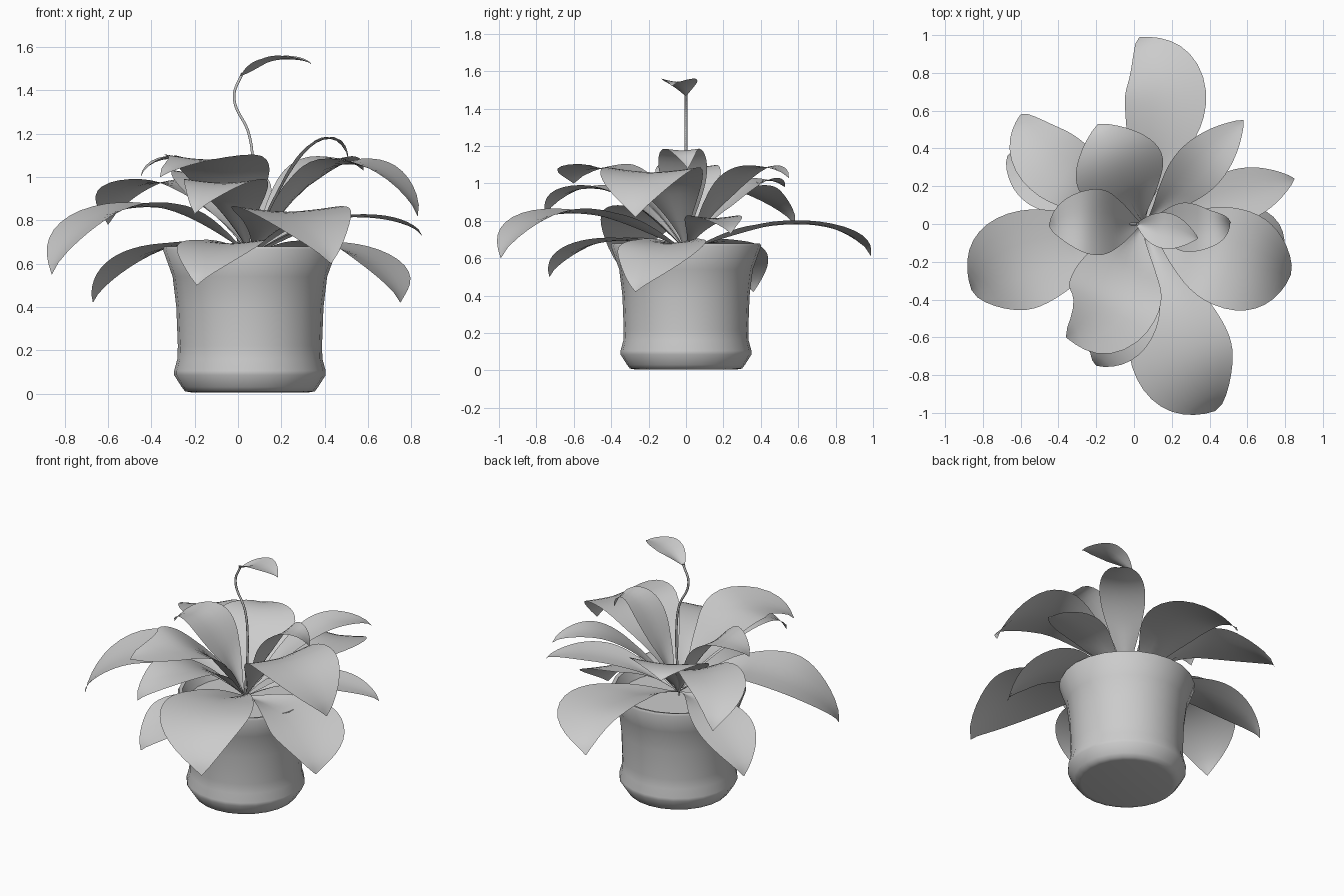
import bpy, math
from mathutils import Vector

if "Cube" in bpy.data.objects:
    bpy.data.objects.remove(bpy.data.objects["Cube"])

CX = .055   # pot axis
CROWN = .64  # height where leaves emerge


def make(name, verts, faces):
    me = bpy.data.meshes.new(name)
    me.from_pydata(verts, [], faces)
    me.update()
    ob = bpy.data.objects.new(name, me)
    bpy.context.collection.objects.link(ob)
    for o in bpy.context.selected_objects:
        o.select_set(False)
    bpy.context.view_layer.objects.active = ob
    ob.select_set(True)
    bpy.ops.object.shade_smooth_by_angle(angle=math.radians(50))
    return ob


def lathe(name, profile, sides=24):
    verts, faces = [], []
    for r, z in profile:
        for i in range(sides):
            a = 2 * math.pi * i / sides
            verts.append((CX + r * math.cos(a), r * math.sin(a), z))
    for j in range(len(profile) - 1):
        for i in range(sides):
            k = (i + 1) % sides
            faces.append((j * sides + i, j * sides + k, (j + 1) * sides + k, (j + 1) * sides + i))
    faces.append(tuple(reversed(range(sides))))
    n = (len(profile) - 1) * sides
    faces.append(tuple(range(n, n + sides)))
    return make(name, verts, faces)


def resample(dense, count):
    """Points at even arc length along a polyline."""
    dist = [0]
    for u, v in zip(dense, dense[1:]):
        dist.append(dist[-1] + (v - u).length)
    out, k = [], 0
    for i in range(count):
        target = dist[-1] * i / (count - 1)
        while k < len(dist) - 2 and dist[k + 1] < target:
            k += 1
        f = (target - dist[k]) / (dist[k + 1] - dist[k])
        out.append(dense[k].lerp(dense[k + 1], min(f, 1)))
    return out


def arch(start, tip, peak, at, bow):
    """Midrib that rises to a peak, droops to its tip and bows sideways."""
    start, tip = Vector(start), Vector(tip)
    run = Vector((tip.x - start.x, tip.y - start.y, 0))
    left = Vector((-run.y, run.x, 0)).normalized()
    pts = []
    for i in range(121):
        f = i / 120
        p = start + run * f + left * bow * math.sin(math.pi * f ** 1.9)
        if f < at:
            p.z = start.z + (peak - start.z) * math.sin(math.pi / 2 * f / at)
        else:
            s = min(1, (f - at) / (1 - at))
            p.z = peak - (peak - tip.z) * (.4 * s ** 2.5 + .6 * (1 - math.sqrt(1 - s * s)))
        pts.append(p)
    return pts


def leaf(name, midrib, width, skew=1.45, fold=.1):
    """Blade along the midrib: widest past the middle, pointed, guttered at the base."""
    n, m = 24, 6
    path = resample(midrib, n)
    chord = path[-1] - path[0]
    chord.z = 0
    chord.normalize()
    verts, faces = [], []
    for i, c in enumerate(path):
        t = i / (n - 1)
        tan = (path[min(i + 1, n - 1)] - path[max(i - 1, 0)]).normalized()
        flat = Vector((tan.x, tan.y, 0)) * .5 + chord * .5
        side = Vector((flat.y, -flat.x, 0)).normalized()
        side = (side - tan * side.dot(tan)).normalized()
        up = side.cross(tan)
        w = width / 2 * max(math.sin(math.pi * t ** skew), .05 * (1 - t) + .005)
        gutter = fold + .5 * max(0, 1 - 2.5 * t)
        for j in range(m + 1):
            s = 2 * j / m - 1
            verts.append(c + side * (s * w) + up * (gutter * w * (abs(s) ** 1.5 - .4)))
    for i in range(n - 1):
        for j in range(m):
            a = i * (m + 1) + j
            faces.append((a, a + 1, a + m + 2, a + m + 1))
    return make(name, verts, faces)


# Pot with flared rim and rounded foot, plus soil
lathe("pot", [(.27, .005), (.30, .01), (.315, .03), (.35, .085), (.35, .105), (.335, .16), (.333, .22), (.34, .40),
              (.357, .54), (.402, .665), (.395, .68), (.375, .675), (.34, .60)])
lathe("soil", [(.345, .60), (.345, .61)])

# Leaves: tip x, y, z; peak height; where along the run it peaks; sideways bow; width
LEAVES = {
    "leaf_back": (.03, .99, .61, .79, .6, -.13, .43),
    "leaf_back_right": (.58, .55, 1.03, 1.09, .75, 0, .27),
    "leaf_right_high": (.51, .01, 1.08, 1.18, .8, -.03, .26),
    "leaf_right_low": (.85, .24, .73, .82, .6, 0, .28),
    "leaf_right_mid": (.83, -.27, .82, 1.07, .58, -.02, .53),
    "leaf_right_hanging": (.75, -.27, .42, .69, .4, .06, .48),
    "leaf_back_left_curl": (-.60, .58, .78, .98, .55, .08, .37),
    "leaf_left_hanging": (-.67, .36, .42, .69, .35, 0, .36),
    "leaf_left": (-.86, -.35, .55, .87, .5, -.05, .52),
    "leaf_front_hanging": (-.19, -.73, .5, .70, .45, .03, .40),
    "leaf_front_high": (-.36, -.6, 1.0, 1.09, .65, .10, .50),
    "leaf_front_mid": (-.2, -.75, .83, .98, .65, .05, .38),
    "leaf_front_low": (.43, -.99, .6, .85, .6, -.06, .54),
    "leaf_back_mid": (-.19, .53, .98, 1.02, .8, 0, .48),
    "leaf_left_high": (-.45, -.01, 1.0, 1.09, .7, -.02, .35),
}
for name, (x, y, z, peak, at, bow, width) in LEAVES.items():
    leaf(name, arch((CX, 0, CROWN), (x, y, z), peak, at, bow), width)

# Tall curved stem as a thin tube
stem = bpy.data.curves.new("stem", "CURVE")
stem.dimensions = "3D"
stem.bevel_depth = .007
stem.bevel_resolution = 1
sp = stem.splines.new("BEZIER")
path = [(.05, .62), (.068, 1.07), (.05, 1.2), (-.018, 1.37), (.02, 1.48)]
sp.bezier_points.add(len(path) - 1)
for p, (x, z) in zip(sp.bezier_points, path):
    p.co = (x, 0, z)
    p.handle_left_type = p.handle_right_type = "AUTO"
bpy.context.collection.objects.link(bpy.data.objects.new("stem", stem))

# Small folded leaf on top of the stem
leaf("top_leaf", arch((.01, 0, 1.465), (.34, -.075, 1.52), 1.55, .6, 0), .19, 1, .2)
